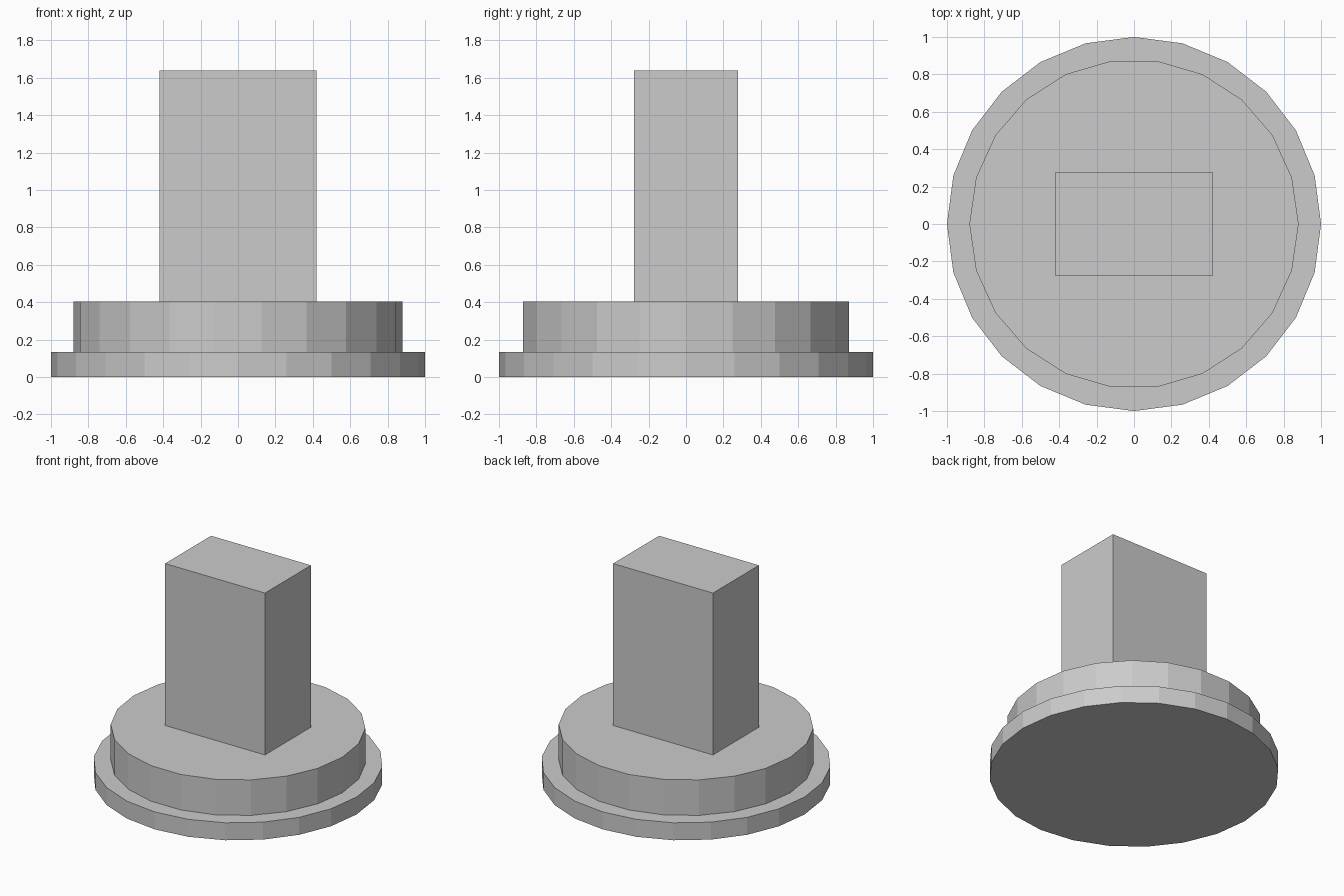
import bpy
import bmesh
from math import cos, sin, pi

cube = bpy.data.objects.get("Cube")
if cube:
    bpy.data.objects.remove(cube, do_unlink=True)

# Single plain grey
grey = bpy.data.materials.new("light_grey")
grey.use_nodes = True
colour = (0.6, 0.6, 0.6, 1)
grey.diffuse_color = colour
grey.node_tree.nodes["Principled BSDF"].inputs["Base Color"].default_value = colour


def extrude_outline(name, outline, bottom, top):
    """Closed flat-shaded prism from an anticlockwise outline."""
    bm = bmesh.new()
    face = bm.faces.new([bm.verts.new((x, y, bottom)) for x, y in outline])
    result = bmesh.ops.extrude_face_region(bm, geom=[face], use_keep_orig=True)
    for v in result["geom"]:
        if isinstance(v, bmesh.types.BMVert):
            v.co.z = top
    bmesh.ops.recalc_face_normals(bm, faces=bm.faces)
    mesh = bpy.data.meshes.new(name)
    bm.to_mesh(mesh)
    bm.free()
    mesh.materials.append(grey)
    obj = bpy.data.objects.new(name, mesh)
    bpy.context.collection.objects.link(obj)
    return obj


def polygon(sides, radius):
    return [(radius * cos(2 * pi * i / sides), radius * sin(2 * pi * i / sides))
            for i in range(sides)]


def rectangle(half_x, half_y):
    return [(-half_x, -half_y), (half_x, -half_y), (half_x, half_y), (-half_x, half_y)]


# Two stepped discs and the upright block
extrude_outline("base_disc", polygon(24, 1.0), 0, 0.133)
extrude_outline("upper_disc", polygon(22, 0.88), 0.133, 0.404)
extrude_outline("upright_block", rectangle(0.421, 0.277), 0.404, 1.638)
